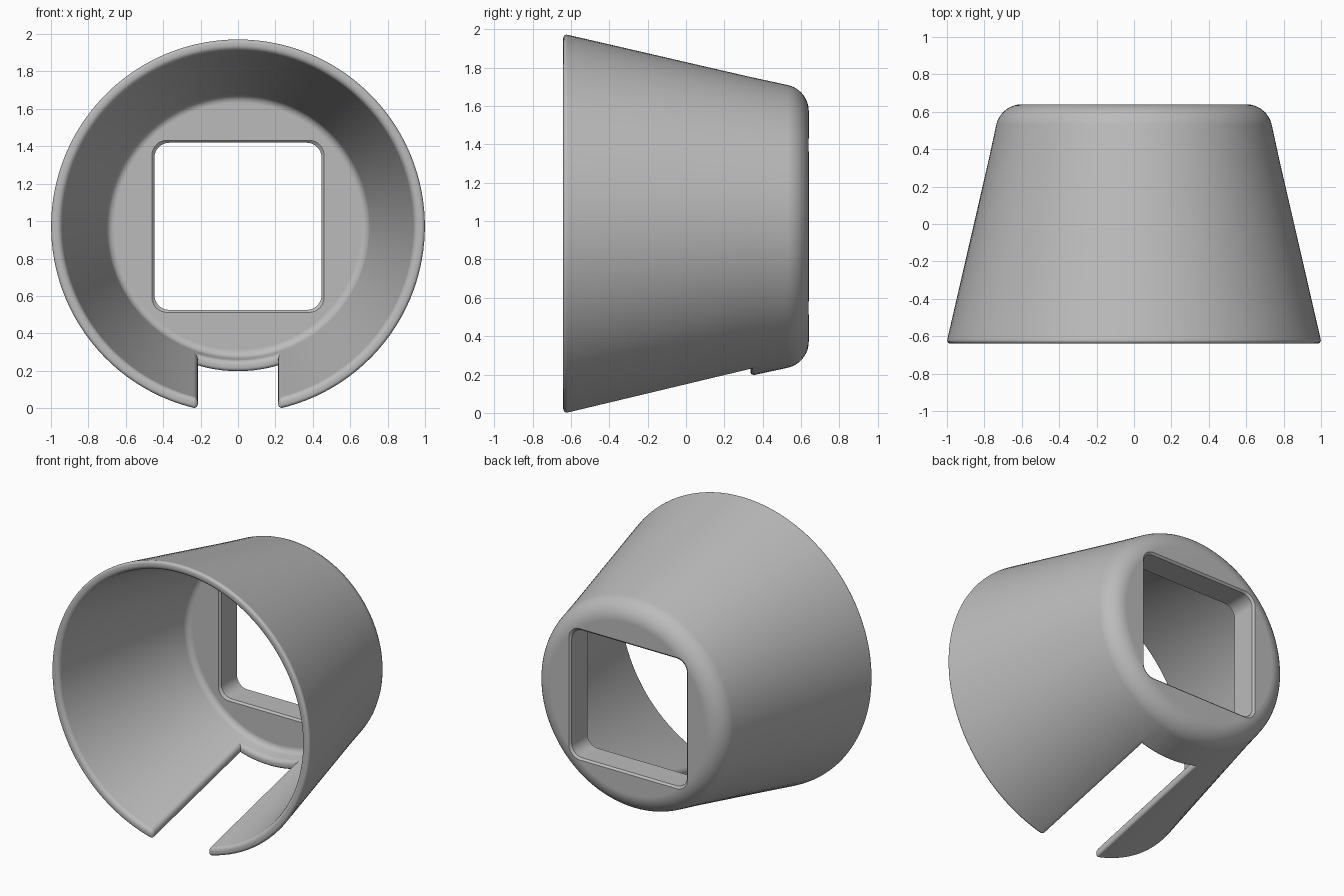
import bpy, bmesh
from math import sin, cos, asin, pi, radians

if "Cube" in bpy.data.objects:
    bpy.data.objects.remove(bpy.data.objects["Cube"])

CZ = 0.972                     # height of the cone axis
FRONT, SLOT_END, FLOOR, BACK = -0.64, 0.335, 0.44, 0.64
SLOT_HALF = 0.215
TAPER = radians(13)
SLOT_COLS, WALL_COLS = 10, 110


def arc(r, y, radius, steps=9):
    """Profile points of a fillet, from the flat face to the tapered wall."""
    angles = [pi / 2 + (TAPER - pi / 2) * i / steps for i in range(steps + 1)]
    return [(r + radius * cos(a), y + radius * sin(a)) for a in angles]


def wall(rim_radius, y):
    return rim_radius - (y - FRONT) * sin(TAPER) / cos(TAPER)


def new_object(name, bm):
    mesh = bpy.data.meshes.new(name)
    bmesh.ops.recalc_face_normals(bm, faces=bm.faces)
    bm.to_mesh(mesh)
    bm.free()
    obj = bpy.data.objects.new(name, mesh)
    bpy.context.collection.objects.link(obj)
    return obj


def ring(bm, r, y):
    """Ring of vertices whose first columns span the slot exactly."""
    half = asin(SLOT_HALF / r)
    angles = [-half + 2 * half * i / SLOT_COLS for i in range(SLOT_COLS)]
    angles += [half + (2 * pi - 2 * half) * i / WALL_COLS for i in range(WALL_COLS)]
    return [bm.verts.new((r * sin(a), y, CZ - r * cos(a))) for a in angles]


# Tapered cup with a slot left open along the bottom
OUTER, INNER = 1.004, 0.945
outer = arc(0.60, BACK - 0.14, 0.14) + [(wall(OUTER, SLOT_END), SLOT_END), (OUTER, FRONT)]
inner = arc(0.66, FLOOR - 0.045, 0.045, 5) + [(wall(INNER, SLOT_END), SLOT_END), (INNER, FRONT)]
profile = outer + inner[::-1]
bm = bmesh.new()
rings = [ring(bm, r, y) for r, y in profile]
rim = len(outer) - 1
slot_strips = (rim - 1, rim, rim + 1)
count = SLOT_COLS + WALL_COLS
for i in range(len(rings) - 1):
    for j in range(count):
        if i in slot_strips and j < SLOT_COLS:
            continue
        k = (j + 1) % count
        bm.faces.new((rings[i][j], rings[i][k], rings[i + 1][k], rings[i + 1][j]))
bm.faces.new(rings[0])
bm.faces.new(rings[-1])

# Slot side faces and end face
a, b, c, d = rings[rim - 1:rim + 3]
for j in (0, SLOT_COLS):
    bm.faces.new((a[j], b[j], c[j], d[j]))
for j in range(SLOT_COLS):
    bm.faces.new((a[j], a[j + 1], d[j + 1], d[j]))
bmesh.ops.delete(bm, geom=[v for v in bm.verts if not v.link_faces], context='VERTS')
bmesh.ops.recalc_face_normals(bm, faces=bm.faces)

# Round the rim and slot edges
sharp = [e for e in bm.edges if e.is_convex and e.calc_face_angle(0) > 0.9]
bmesh.ops.bevel(bm, geom=sharp, offset=0.024, offset_type='OFFSET', segments=5,
                profile=0.5, affect='EDGES', clamp_overlap=False)
cup = new_object("tapered_cup", bm)

# Cutter: rounded square that flares into a chamfer at both faces
bm = bmesh.new()
loops = []
CORNER = 0.08
for y, half in ((FLOOR - 0.01, 0.47), (FLOOR + 0.013, 0.447),
                (BACK - 0.013, 0.447), (BACK + 0.01, 0.47)):
    loop = []
    for q, (sx, sz) in enumerate(((1, 1), (-1, 1), (-1, -1), (1, -1))):
        for s in range(9):
            t = (q + s / 8) * pi / 2
            loop.append(bm.verts.new((sx * (half - CORNER) + CORNER * cos(t), y,
                                      CZ + sz * (half - CORNER) + CORNER * sin(t))))
    loops.append(loop)
for lo, hi in zip(loops, loops[1:]):
    for j in range(len(lo)):
        k = (j + 1) % len(lo)
        bm.faces.new((lo[j], lo[k], hi[k], hi[j]))
bm.faces.new(loops[0])
bm.faces.new(loops[-1])
cutter = new_object("window_cutter", bm)
cutter.hide_render = True

# Cut the square window through the back plate
bpy.context.view_layer.objects.active = cup
cup.select_set(True)
cut = cup.modifiers.new("window", 'BOOLEAN')
cut.object = cutter
cut.operation = 'DIFFERENCE'
cut.solver = 'EXACT'
bpy.ops.object.modifier_apply(modifier=cut.name)
bpy.data.objects.remove(cutter)

# Smooth shading and single grey material
bpy.ops.object.shade_smooth_by_angle(angle=radians(30))
weighted = cup.modifiers.new("flat_faces", 'WEIGHTED_NORMAL')
weighted.keep_sharp = True
grey = bpy.data.materials.new("light_grey")
grey.use_nodes = True
colour = (0.5, 0.5, 0.5, 1)
grey.diffuse_color = colour
grey.node_tree.nodes["Principled BSDF"].inputs["Base Color"].default_value = colour
cup.data.materials.clear()
cup.data.materials.append(grey)
